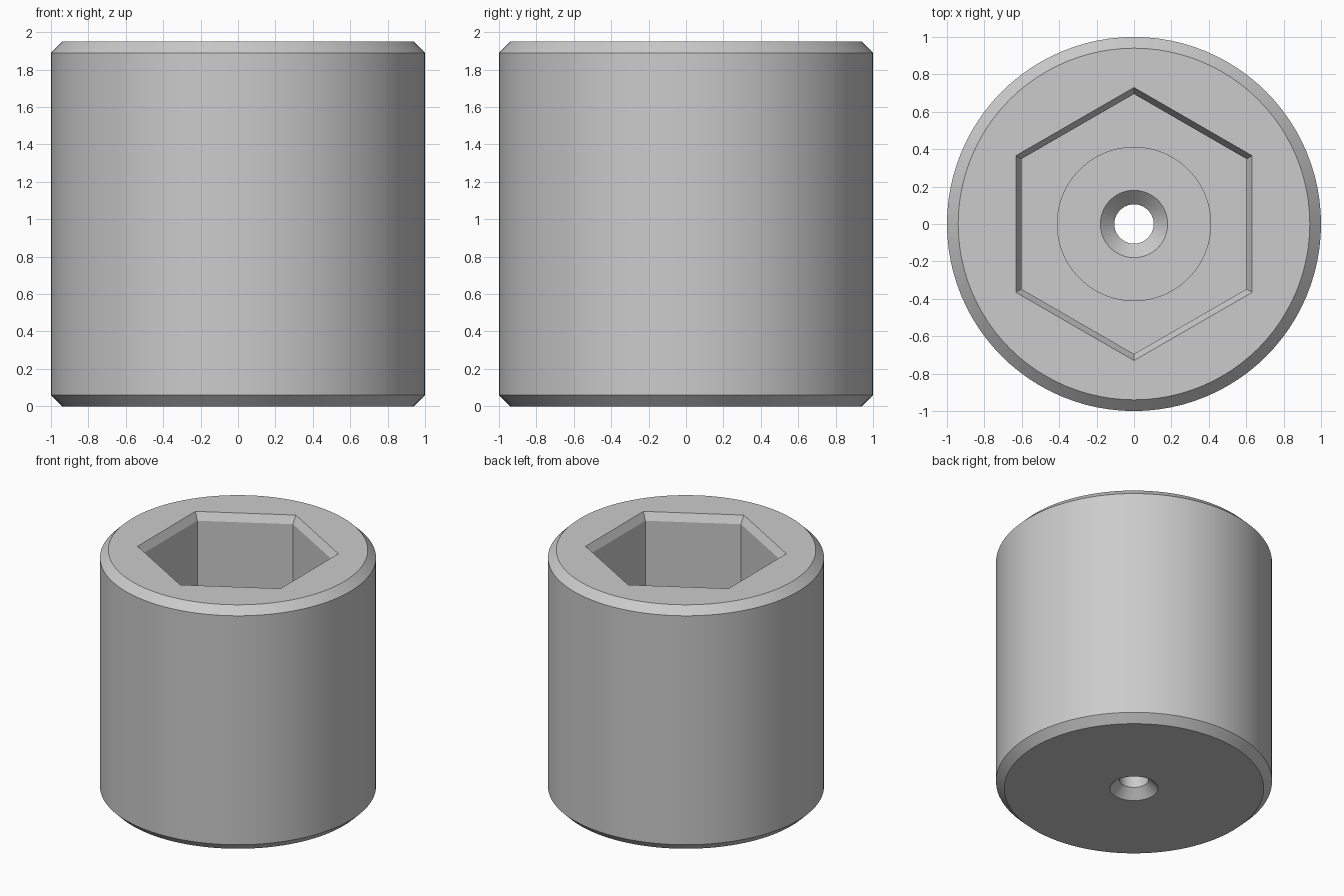
import bpy, bmesh, math

cube = bpy.data.objects.get("Cube")
if cube:
    bpy.data.objects.remove(cube, do_unlink=True)

ROUND, HEX = 96, 6
TOP, POCKET, RECESS = 1.95, 1.37, 0.95

# Cross-section as (radius, height, sides), walked round the whole closed surface
PROFILE = [
    (0.94, 0, ROUND), (1, 0.06, ROUND),                      # lower outer chamfer
    (1, TOP - 0.06, ROUND), (0.94, TOP, ROUND),              # upper outer chamfer
    (0.73, TOP, HEX), (0.695, TOP - 0.06, HEX),              # hex pocket lead-in
    (0.695, POCKET, HEX),                                    # hex pocket floor
    (0.41, POCKET, ROUND), (0.41, RECESS, ROUND),            # round recess
    (0.18, RECESS, ROUND), (0.105, RECESS - 0.075, ROUND),   # inner countersink
    (0.105, 0.07, ROUND), (0.175, 0, ROUND),                 # lower countersink
]


def make_ring(bm, radius, z, sides):
    angles = [math.pi / 2 + math.tau * i / sides for i in range(sides)]
    return [bm.verts.new((radius * math.cos(a), radius * math.sin(a), z)) for a in angles]


def ring_edges(bm, ring):
    pairs = zip(ring, ring[1:] + ring[:1])
    return [bm.edges.get(p) or bm.edges.new(p) for p in pairs]


def join_rings(bm, a, b):
    if len(a) == len(b):
        for i in range(len(a)):
            j = (i + 1) % len(a)
            bm.faces.new((a[i], a[j], b[j], b[i]))
    else:
        # Flat ring between a circle and a hexagon
        bmesh.ops.triangle_fill(bm, edges=ring_edges(bm, a) + ring_edges(bm, b),
                                use_beauty=True)


# Socket body
bm = bmesh.new()
rings = [make_ring(bm, *point) for point in PROFILE]
for a, b in zip(rings, rings[1:] + rings[:1]):
    join_rings(bm, a, b)
bmesh.ops.recalc_face_normals(bm, faces=bm.faces)
mesh = bpy.data.meshes.new("hex_socket_body")
bm.to_mesh(mesh)
bm.free()
body = bpy.data.objects.new("hex_socket_body", mesh)
bpy.context.collection.objects.link(body)

# Plain grey metal
grey = bpy.data.materials.new("plain_grey")
grey.use_nodes = True
colour = (0.6, 0.6, 0.6, 1)
grey.diffuse_color = colour
grey.node_tree.nodes["Principled BSDF"].inputs["Base Color"].default_value = colour
mesh.materials.append(grey)

# Smooth round walls, crisp chamfers and hex corners
bpy.ops.object.select_all(action="DESELECT")
body.select_set(True)
bpy.context.view_layer.objects.active = body
bpy.ops.object.shade_smooth_by_angle(angle=math.radians(25))
